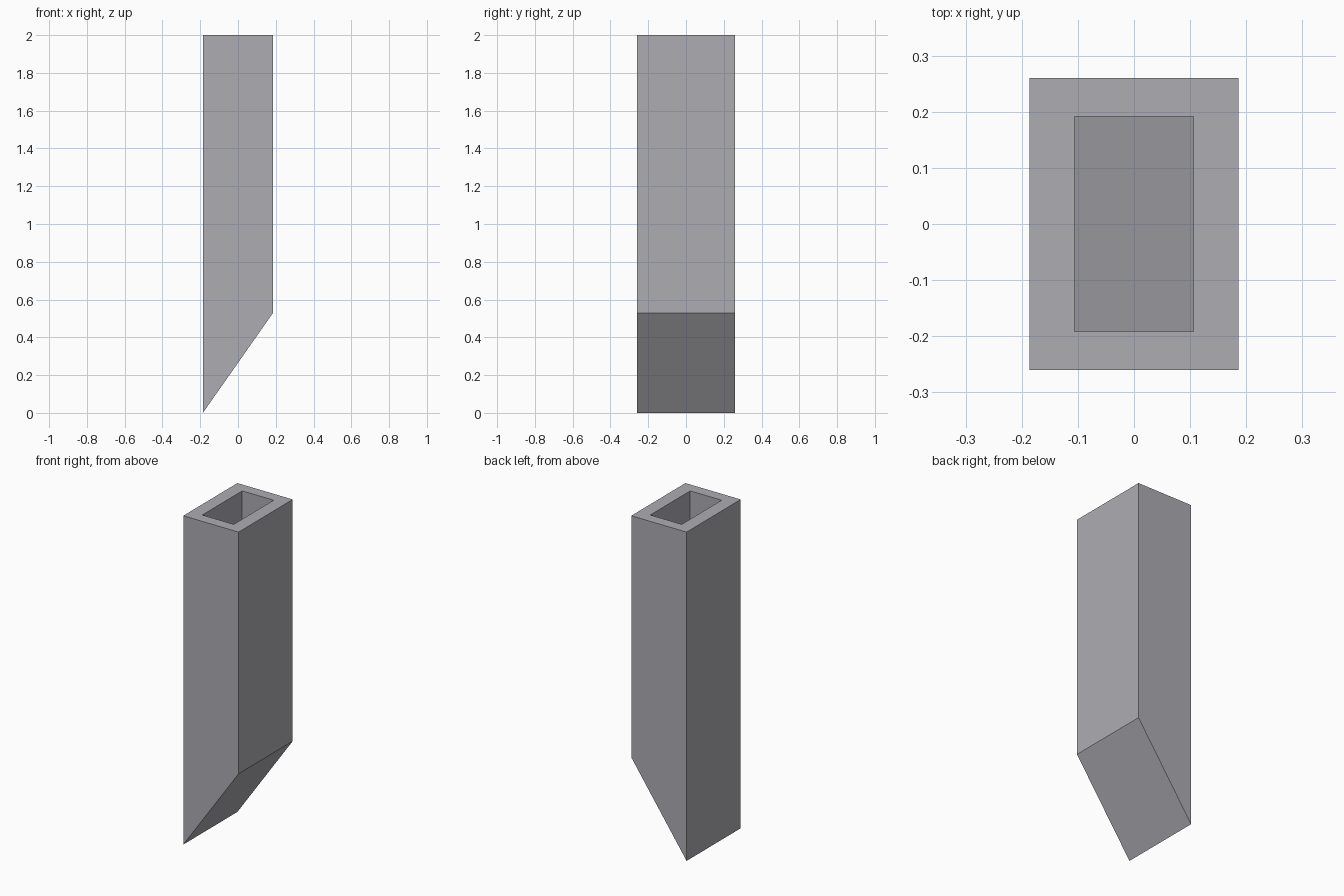
import bpy, bmesh

if "Cube" in bpy.data.objects:
    bpy.data.objects.remove(bpy.data.objects["Cube"])

HX, HY = 0.186, 0.26      # outer half sizes
IX, IY = 0.106, 0.192     # pocket half sizes
TOP, RISE = 2.0, 0.53     # full height, height of the bevelled bottom on +x
FLOOR = 0.10              # vertical thickness of the sloped floor


def slope(x):
    return RISE * (x + HX) / (2 * HX)


def ring(bm, hx, hy, height):
    corners = [(-hx, -hy), (hx, -hy), (hx, hy), (-hx, hy)]
    return [bm.verts.new((x, y, height(x))) for x, y in corners]


def bridge(bm, a, b):
    for i in range(4):
        j = (i + 1) % 4
        bm.faces.new((a[i], a[j], b[j], b[i]))


bm = bmesh.new()
# Rings run from the slanted base, up the outside, over the rim, down the pocket
rings = [
    ring(bm, HX, HY, slope),
    ring(bm, HX, HY, lambda x: TOP),
    ring(bm, IX, IY, lambda x: TOP),
    ring(bm, IX, IY, lambda x: slope(x) + FLOOR),
]
for lower, upper in zip(rings, rings[1:]):
    bridge(bm, lower, upper)
# Slanted underside and pocket floor
bm.faces.new(rings[0][::-1])
bm.faces.new(rings[-1])
bmesh.ops.recalc_face_normals(bm, faces=bm.faces[:])

mesh = bpy.data.meshes.new("slanted_tube")
bm.to_mesh(mesh)
bm.free()
tube = bpy.data.objects.new("slanted_tube", mesh)
bpy.context.collection.objects.link(tube)

# Dark, slightly bluish grey
mat = bpy.data.materials.new("dark_grey")
mat.diffuse_color = (0.42, 0.42, 0.45, 1.0)
mat.use_nodes = True
mat.node_tree.nodes["Principled BSDF"].inputs["Base Color"].default_value = mat.diffuse_color
mesh.materials.append(mat)
